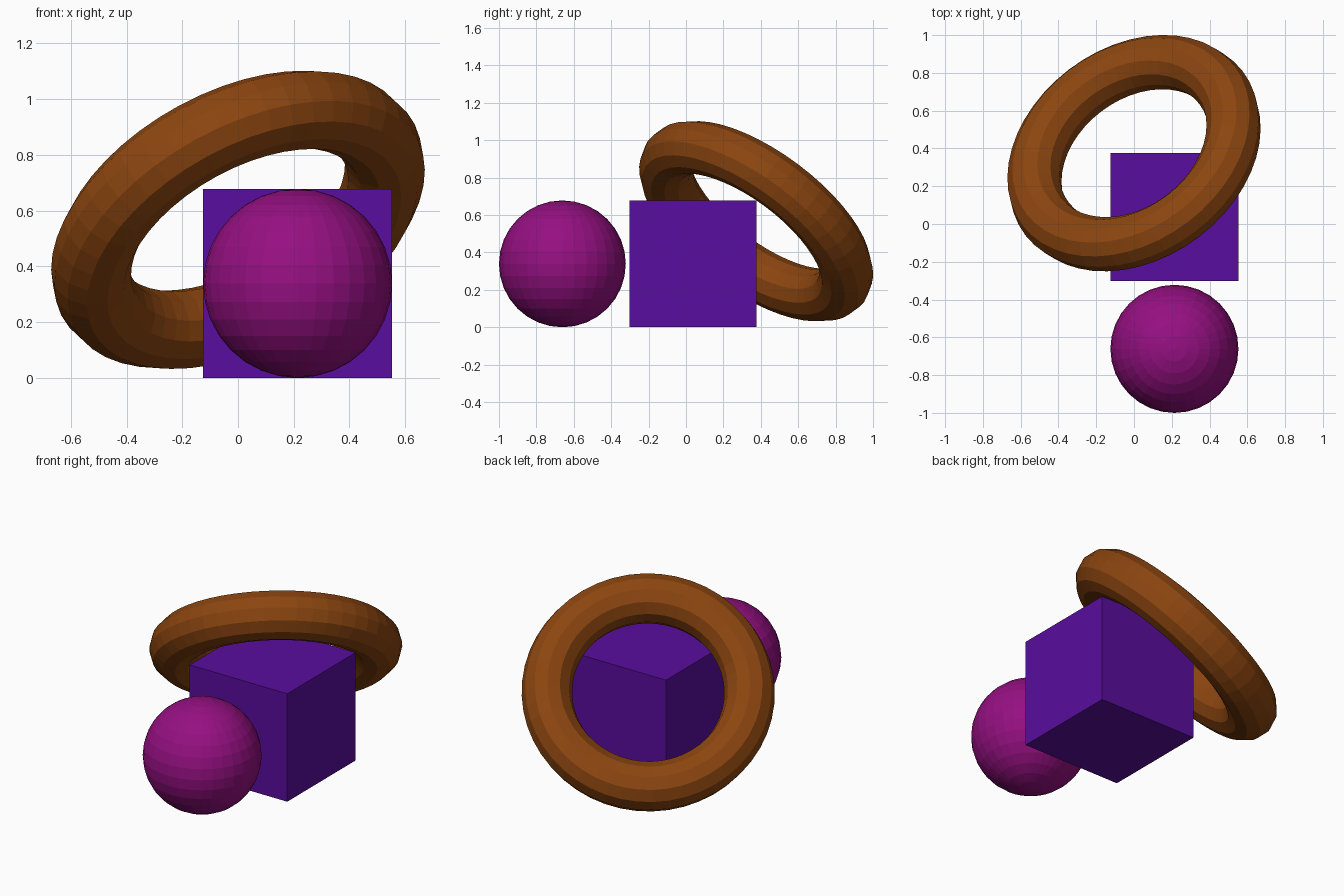
import bpy
from mathutils import Vector

if "Cube" in bpy.data.objects:
    bpy.data.objects.remove(bpy.data.objects["Cube"])


def finish(name, colour_name, colour):
    ob = bpy.context.object
    ob.name = name
    mat = bpy.data.materials.new(colour_name)
    mat.diffuse_color = (*colour, 1)
    mat.use_nodes = True
    mat.node_tree.nodes["Principled BSDF"].inputs["Base Color"].default_value = mat.diffuse_color
    ob.data.materials.append(mat)
    return ob


S = 0.339  # half size shared by the cube and the ball

# cube
bpy.ops.mesh.primitive_cube_add(size=2 * S, location=(0.214, 0.038, S))
finish("cube", "violet", (0.10, 0.004, 0.342))

# ball
bpy.ops.mesh.primitive_uv_sphere_add(segments=32, ring_count=16, radius=S,
                                     location=(0.214, -0.661, S))
finish("ball", "magenta", (0.30, 0.005, 0.22))

# tilted ring leaning on the cube
bpy.ops.mesh.primitive_torus_add(major_radius=0.577, minor_radius=0.144,
                                 major_segments=48, minor_segments=12,
                                 location=(0, 0.375, 0.567))
ring = finish("ring", "brown", (0.26, 0.06, 0.005))
axis = Vector((-0.407, 0.55, 0.73))
ring.rotation_euler = Vector((0, 0, 1)).rotation_difference(axis).to_euler()
